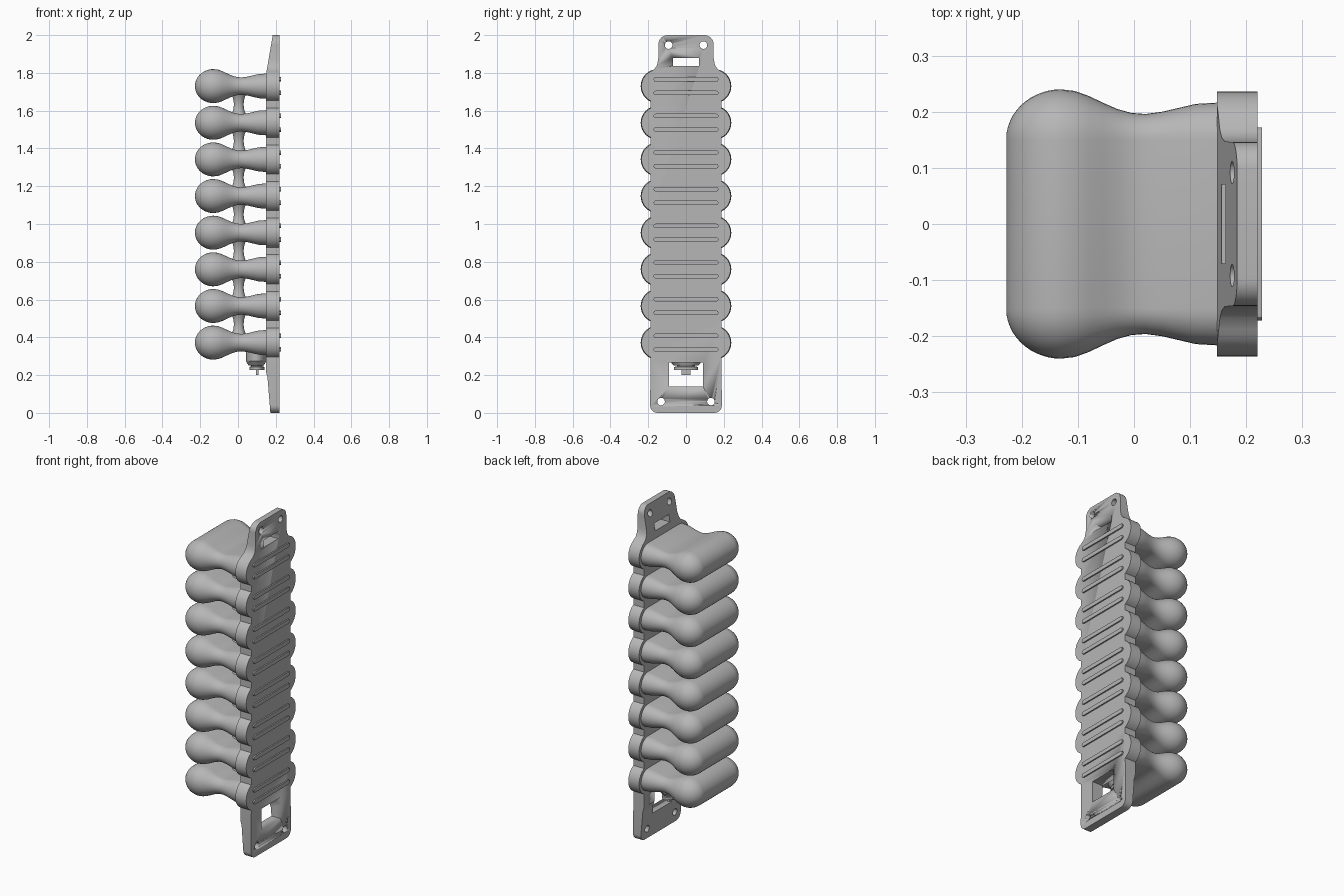
import bpy, bmesh
from math import cos, sin, pi, radians

cube = bpy.data.objects.get("Cube")
if cube:
    bpy.data.objects.remove(cube, do_unlink=True)

grey = bpy.data.materials.new("light grey plastic")
grey.use_nodes = True
GREY = (0.47, 0.47, 0.47, 1)
grey.diffuse_color = GREY
grey.node_tree.nodes["Principled BSDF"].inputs["Base Color"].default_value = GREY

PITCH, FIRST, COUNT = 0.194, 0.372, 8
CENTRES = [FIRST + PITCH * i for i in range(COUNT)]
CORE = 0.15          # half length of the straight part of every lobe


def loft(name, rings, smooth=30):
    """Closed skin over rings that all have the same number of points."""
    bm = bmesh.new()
    loops = [[bm.verts.new(p) for p in ring] for ring in rings]
    n = len(loops[0])
    for a, b in zip(loops, loops[1:]):
        for i in range(n):
            j = (i + 1) % n
            bm.faces.new((a[i], a[j], b[j], b[i]))
    bm.faces.new(loops[0])
    bm.faces.new(loops[-1])
    bmesh.ops.recalc_face_normals(bm, faces=bm.faces)
    mesh = bpy.data.meshes.new(name)
    bm.to_mesh(mesh)
    bm.free()
    mesh.materials.append(grey)
    obj = bpy.data.objects.new(name, mesh)
    bpy.context.collection.objects.link(obj)
    bpy.ops.object.select_all(action="DESELECT")
    obj.select_set(True)
    bpy.context.view_layer.objects.active = obj
    if smooth:
        bpy.ops.object.shade_smooth_by_angle(angle=radians(smooth))
    return obj


def arc(cy, cz, r, a0, a1, n=8):
    steps = [radians(a0 + (a1 - a0) * i / n) for i in range(n + 1)]
    return [(cy + r * cos(a), cz + r * sin(a)) for a in steps]


def stadium(half, r, cz, n=16):
    """Long rounded outline in y and z."""
    return arc(half, cz, r, -90, 90, n) + arc(-half, cz, r, 90, 270, n)


def slab(name, outline, x0, x1):
    return loft(name, [[(x, y, z) for y, z in outline] for x in (x0, x1)])


def rect(y, z0, z1):
    return [(-y, z0), (y, z0), (y, z1), (-y, z1)]


def turned(name, x, profile, stretch=1, n=32):
    """Upright turned part from (radius, z) pairs, optionally wider in y."""
    return loft(name, [[(x + r * cos(2 * pi * i / n), stretch * r * sin(2 * pi * i / n), z)
                        for i in range(n)] for r, z in profile])


# Lobes: rounded head, narrow waist, slightly flared foot
head = [(-0.13 - 0.098 * cos(a), 0.09 * sin(a))
        for a in [radians(8 + 82 * i / 12) for i in range(13)]]
neck = [(-0.105, 0.087), (-0.08, 0.078), (-0.055, 0.066), (-0.03, 0.055), (-0.005, 0.048),
        (0.02, 0.046), (0.05, 0.05), (0.08, 0.057), (0.11, 0.064), (0.16, 0.067)]
for k, zc in enumerate(CENTRES):
    loft(f"lobe_{k + 1}", [[(x, y, z) for y, z in stadium(CORE, r, zc)] for x, r in head + neck], 40)

# Hourglass tubes that join neighbouring lobes
for k, zc in enumerate(CENTRES[:-1]):
    mid = zc + PITCH / 2
    steps = [i / 5 for i in range(-5, 6)]
    turned(f"joining_tube_{k + 1}", 0.004, [(0.026 + 0.018 * t * t, mid + 0.065 * t) for t in steps])

# Backing plate with scalloped sides and a narrow top tab
side = arc(CORE, 0.04, 0.04, -90, 0)
for zc in CENTRES:
    side += arc(CORE, zc, 0.086, -64, 64, 20)
side += [(0.167, 1.82), (0.154, 1.84), (0.147, 1.87)]
side += arc(0.097, 1.951, 0.049, 0, 90)
plate = slab("backing_plate", side + [(-y, z) for y, z in reversed(side)], 0.148, 0.22)


# Openings and tapered ends of the plate
def hole(y, z, r=0.02):
    return slab("hole_cutter", arc(y, z, r, 0, 345, 23), 0.1, 0.3)


def wedge(pts):
    return loft("wedge_cutter", [[(x, y, z) for x, z in pts] for y in (-0.4, 0.4)], 0)


cutters = [wedge([(0.148, 1.79), (0.189, 2.03), (0.1, 2.03), (0.1, 1.79)]),
           wedge([(0.148, 0.215), (0.1, 0.215), (0.1, -0.02), (0.173, -0.02), (0.156, 0.19)]),
           slab("slot_cutter", rect(0.07, 1.837, 1.88), 0.1, 0.3),
           slab("window_cutter", rect(0.09, 0.14, 0.268), 0.1, 0.3)]
for s in (-1, 1):
    cutters += [hole(s * 0.092, 1.947), hole(s * 0.132, 0.06)]
bpy.context.view_layer.objects.active = plate
for cutter in cutters:
    cutter.hide_render = True
    mod = plate.modifiers.new("cut", "BOOLEAN")
    mod.operation, mod.solver, mod.object = "DIFFERENCE", "EXACT", cutter
    bpy.ops.object.modifier_apply(modifier=mod.name)
    bpy.data.objects.remove(cutter, do_unlink=True)

# Pairs of raised ribs on the outer face
for k, zc in enumerate(CENTRES):
    for s, word in ((-1, "lower"), (1, "upper")):
        slab(f"{word}_rib_{k + 1}", stadium(0.16, 0.012, zc + s * 0.036, 6), 0.21, 0.228)

# Outlet under the lowest lobe
turned("outlet_collar", 0.096, [(0.054, 0.36), (0.054, 0.275), (0.04, 0.25)], 1.6)
turned("outlet_nozzle", 0.1, [(0.03, 0.27), (0.03, 0.247), (0.04, 0.243), (0.04, 0.226)], 1.6)
slab("outlet_tip", rect(0.025, 0.2, 0.23), 0.094, 0.108)
